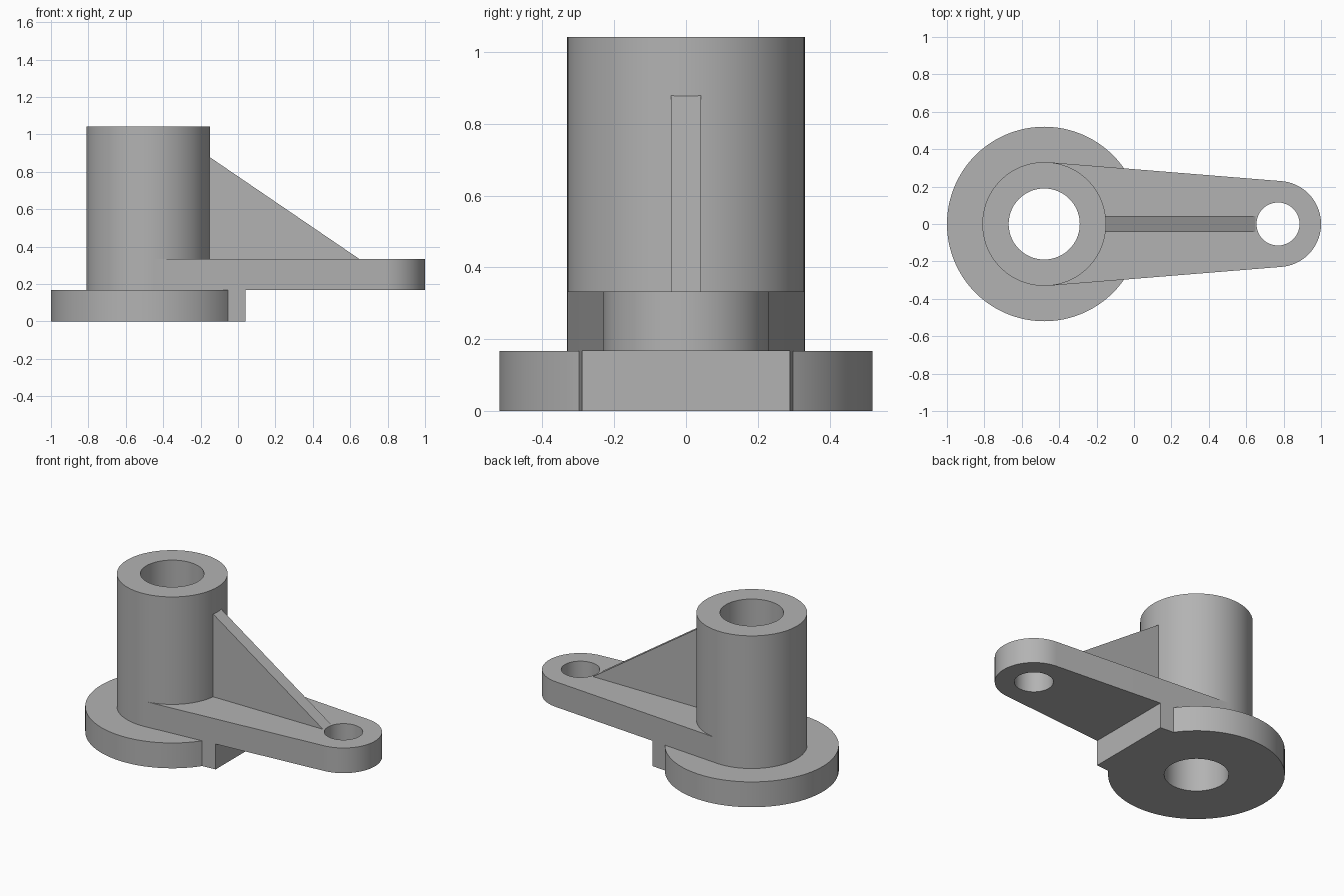
import bpy, bmesh
from math import sin, cos, asin, acos, pi, radians
from mathutils import Matrix

cube = bpy.data.objects.get("Cube")
if cube:
    bpy.data.objects.remove(cube, do_unlink=True)

HUB_X, EYE_X = -0.48, 0.77
FLANGE_R, TOWER_R, BORE_R = 0.52, 0.331, 0.19
EYE_R, PIN_R = 0.23, 0.115
FLANGE_TOP, ARM_TOP, TOWER_TOP = 0.167, 0.333, 1.042
RIB_HALF = 0.042
SEGMENTS = 96

grey = bpy.data.materials.new("cast_grey")
grey.use_nodes = True
grey.diffuse_color = (0.45, 0.45, 0.45, 1)
grey.node_tree.nodes["Principled BSDF"].inputs["Base Color"].default_value = (0.45, 0.45, 0.45, 1)


def finish(name, bm):
    bmesh.ops.recalc_face_normals(bm, faces=bm.faces)
    mesh = bpy.data.meshes.new(name)
    bm.to_mesh(mesh)
    bm.free()
    mesh.materials.append(grey)
    obj = bpy.data.objects.new(name, mesh)
    bpy.context.collection.objects.link(obj)
    return obj


def prism(name, outline, direction):
    """Extrude a closed outline of 3D points along a direction."""
    bm = bmesh.new()
    face = bm.faces.new([bm.verts.new(p) for p in outline])
    new = bmesh.ops.extrude_face_region(bm, geom=[face], use_keep_orig=True)["geom"]
    bmesh.ops.translate(bm, vec=direction, verts=[v for v in new if isinstance(v, bmesh.types.BMVert)])
    return finish(name, bm)


def lathe(name, profile, x):
    """Revolve a closed (radius, height) profile around a vertical axis."""
    bm = bmesh.new()
    rings = []
    for i in range(SEGMENTS):
        a = 2 * pi * i / SEGMENTS
        rings.append([bm.verts.new((x + r * cos(a), r * sin(a), z)) for r, z in profile])
    n = len(profile)
    for i, ring in enumerate(rings):
        nxt = rings[(i + 1) % SEGMENTS]
        for j in range(n):
            k = (j + 1) % n
            bm.faces.new((ring[j], nxt[j], nxt[k], ring[k]))
    return finish(name, bm)


def cylinder(name, x, radius):
    bm = bmesh.new()
    bmesh.ops.create_cone(bm, cap_ends=True, segments=SEGMENTS, radius1=radius, radius2=radius,
                          depth=2, matrix=Matrix.Translation((x, 0, 0)))
    return finish(name, bm)


def combine(obj, other, operation):
    """Apply a boolean and remove the helper."""
    mod = obj.modifiers.new(operation.lower(), "BOOLEAN")
    mod.operation, mod.solver, mod.object = operation, "EXACT", other
    bpy.context.view_layer.objects.active = obj
    bpy.ops.object.modifier_apply(modifier=mod.name)
    bpy.data.objects.remove(other, do_unlink=True)


def smooth(obj):
    bpy.ops.object.select_all(action="DESELECT")
    obj.select_set(True)
    bpy.context.view_layer.objects.active = obj
    bpy.ops.object.shade_smooth_by_angle(angle=radians(30))


# Arm sides are tangent to both the tower and the eye
taper = asin((TOWER_R - EYE_R) / (EYE_X - HUB_X))
tangent = pi / 2 - taper


def arm_half_width(x):
    return (TOWER_R - (x - HUB_X) * sin(taper)) / cos(taper)


# Round flange and hollow tower in one turned body
body = lathe("flange_and_tower", [
    (BORE_R, 0), (FLANGE_R, 0), (FLANGE_R, FLANGE_TOP),
    (TOWER_R, FLANGE_TOP), (TOWER_R, TOWER_TOP), (BORE_R, TOWER_TOP)], HUB_X)

# Flat-ended tab below the arm, fused into the flange
inner, outer = -0.2, 0.04
tab = prism("tab", [(x, s * arm_half_width(x), 0) for x, s in
                    ((inner, -1), (outer, -1), (outer, 1), (inner, 1))], (0, 0, FLANGE_TOP))
combine(body, tab, "UNION")

# Tapered arm with rounded eye, its inner end buried in the tower wall
steps = 48
outline = [(HUB_X + TOWER_R * cos(tangent), s * TOWER_R * sin(tangent), FLANGE_TOP) for s in (1, -1)]
for i in range(steps + 1):
    a = -tangent + 2 * tangent * i / steps
    outline.append((EYE_X + EYE_R * cos(a), EYE_R * sin(a), FLANGE_TOP))
arm = prism("arm", outline, (0, 0, ARM_TOP - FLANGE_TOP))
combine(arm, cylinder("tower_clearance", HUB_X, 0.27), "DIFFERENCE")
combine(arm, cylinder("pin_hole", EYE_X, PIN_R), "DIFFERENCE")

# Triangular stiffening rib between tower and arm
tip, root, root_top = 0.65, HUB_X + TOWER_R, 0.877
slope = (root_top - ARM_TOP) / (tip - root)
back = root - 0.04
rib = prism("rib", [(back, -RIB_HALF, ARM_TOP), (tip, -RIB_HALF, ARM_TOP),
                    (back, -RIB_HALF, ARM_TOP + slope * (tip - back))], (0, 2 * RIB_HALF, 0))

for part in (body, arm, rib):
    smooth(part)
